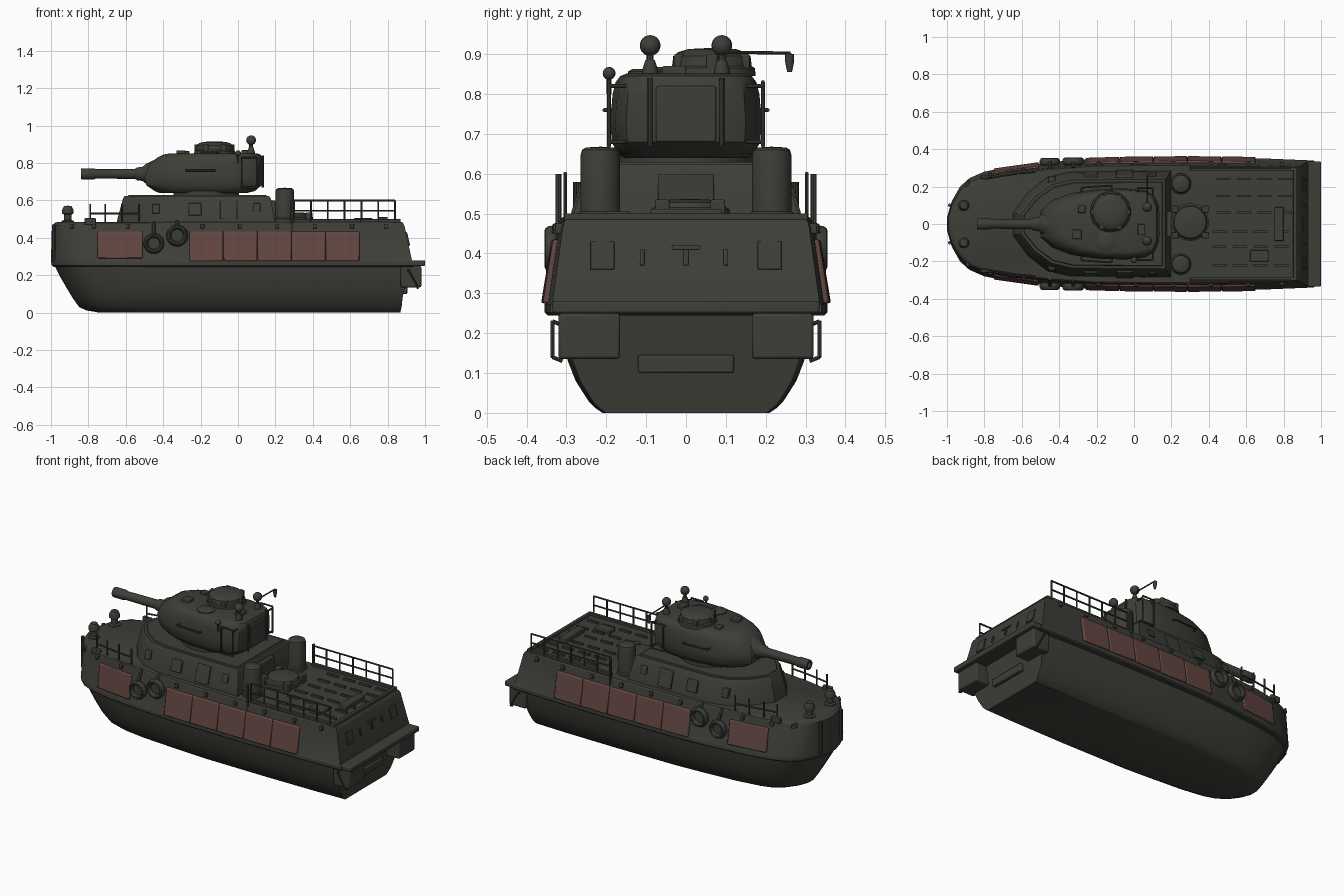
import bpy, bmesh, math
from mathutils import Vector

if "Cube" in bpy.data.objects:
    bpy.data.objects.remove(bpy.data.objects["Cube"])


def material(name, rgb):
    m = bpy.data.materials.new(name)
    m.diffuse_color = (*rgb, 1)
    m.use_nodes = True
    m.node_tree.nodes["Principled BSDF"].inputs["Base Color"].default_value = m.diffuse_color
    return m


GREEN = material("dark olive", (0.047, 0.049, 0.039))
RED = material("faded red", (0.125, 0.062, 0.054))


def build(name, groups, mat=GREEN, bevel=0.0):
    """Each group is a list of rings, skinned in order and capped."""
    bm = bmesh.new()
    for rings in groups:
        vs = [[bm.verts.new(p) for p in r] for r in rings]
        n = len(vs[0])
        for a, b in zip(vs, vs[1:]):
            for i in range(n):
                j = (i + 1) % n
                bm.faces.new((a[i], a[j], b[j], b[i]))
        bm.faces.new(vs[0][::-1])
        bm.faces.new(vs[-1])
    bmesh.ops.recalc_face_normals(bm, faces=bm.faces)
    me = bpy.data.meshes.new(name)
    bm.to_mesh(me)
    bm.free()
    me.materials.append(mat)
    me.polygons.foreach_set("use_smooth", [True] * len(me.polygons))
    me.set_sharp_from_angle(angle=math.radians(32))
    ob = bpy.data.objects.new(name, me)
    bpy.context.collection.objects.link(ob)
    if bevel:
        b = ob.modifiers.new("soft edges", "BEVEL")
        b.width, b.segments = bevel, 2
    return ob


def lathe(c, axis, prof, n=24):
    """Rings of (radius, distance) about an axis from point c."""
    q = Vector(axis).to_track_quat("Z", "Y")
    return [[Vector(c) + q @ Vector((r * math.cos(t), r * math.sin(t), h))
             for t in [2 * math.pi * i / n for i in range(n)]] for r, h in prof]


def rod(a, b, r=0.005, n=8):
    d = Vector(b) - Vector(a)
    return lathe(a, d, [(r, 0), (r, d.length)], n)


def ball(c, r, n=20):
    return lathe(c, (0, 0, 1), [(max(r * math.sin(math.pi * i / 12), 1e-4),
                                 -r * math.cos(math.pi * i / 12)) for i in range(13)], n)


def box(x0, x1, y0, y1, z0, z1):
    return [[(x0, y0, z), (x1, y0, z), (x1, y1, z), (x0, y1, z)] for z in (z0, z1)]


def stack(plan, levels):
    """Rings from a half plan; each level is (z, bow x, stern x, y scale)."""
    a, b = plan[0][0], plan[-1][0]
    rings = []
    for z, x0, x1, s in levels:
        half = [(x0 + (x - a) / (b - a) * (x1 - x0), y * s) for x, y in plan]
        rings.append([(x, -y, z) for x, y in half] + [(x, y, z) for x, y in half[::-1]])
    return rings


# hull
PLAN = [(-1, .035), (-.975, .12), (-.93, .2), (-.88, .245), (-.8, .28), (-.65, .31),
        (-.4, .335), (-.2, .35), (.3, .355), (.7, .35), (.94, .34)]


def hull_y(x, z):
    for (xa, ya), (xb, yb) in zip(PLAN, PLAN[1:]):
        if x <= xb:
            w = ya + (yb - ya) * (x - xa) / (xb - xa)
            break
    return w * (1 - .09 * min(max((z - .28) / .19, 0), 1))


build("lower_hull", [stack(PLAN, [
    (0, -.74, .87, .59), (.012, -.81, .87, .64), (.03, -.85, .875, .69), (.08, -.885, .88, .78),
    (.13, -.915, .89, .835), (.19, -.95, .9, .88), (.25, -.98, .91, .905)])])
build("upper_hull", [stack(PLAN, [
    (.245, -.985, .935, .98), (.252, -.995, .945, 1), (.272, -1, .94, 1), (.28, -1, .93, .985),
    (.465, -.995, .89, .91), (.48, -.98, .882, .9), (.485, -.965, .875, .885)])])
build("stern_ledge", [box(.88, 1, -.335, .335, .25, .28)], bevel=.006)
build("stern_boxes", [box(.87, .98, s * .165, s * .32, .135, .25) for s in (-1, 1)], bevel=.008)
build("stern_step", [box(.87, .905, -.12, .12, .1, .145)], bevel=.005)


# side plates following the hull
def plate(x0, x1, z0, z1, s, off):
    def ring(d):
        return [(x, s * (hull_y(x, z) + d), z) for x, z in ((x0, z0), (x1, z0), (x1, z1), (x0, z1))]
    return [ring(-.015), ring(off)]


panels = []
for s in (-1, 1):
    panels.append(plate(-.75, -.51, .29, .435, s, .009))
    for i in range(5):
        x = -.26 + i * .182
        panels.append(plate(x + .001, x + .181, .275, .435, s, .009))
build("red_side_panels", panels, RED, bevel=.006)

# fender tyres with their hanging straps
for s in (-1, 1):
    for x, z, r in ((-.45, .37, .055), (-.325, .412, .058)):
        y = s * (hull_y(x, z) + .016)
        prof = [(r * .55 + r * .45 * (1 + math.cos(t)) / 2, .02 * math.sin(t))
                for t in [2 * math.pi * i / 12 for i in range(12)]]
        rings = lathe((x, y, z), (0, s, 0), prof + prof[:1], 28)
        build("fender_tyre", [rings])
        build("tyre_strap", [rod((x, y, z + r * .8), (x, s * hull_y(x, .48) * .97, .485), .01)])

# cabin with raked sides
CABIN = [(-.65, .06), (-.57, .17), (-.47, .25), (-.35, .28), (.19, .285)]
build("cabin", [stack(CABIN, [(.47, -.65, .2, 1), (.5, -.645, .195, .99),
                              (.61, -.615, .175, .87), (.625, -.605, .165, .84)])])
build("cabin_roof_lip", [stack(CABIN, [(.622, -.59, .155, .8), (.63, -.585, .15, .78)])])
windows = []
for s in (-1, 1):
    for x, w, z0, z1 in ((-.23, .035, .52, .585), (-.44, .02, .53, .58), (-.05, .045, .5, .6), (.1, .02, .54, .585)):
        def edge(d):
            return [(px, s * ((.283 - (z - .5) * .31) * (1 if px > -.36 else .915) + d), z)
                    for px, z in ((x - w, z0), (x + w, z0), (x + w, z1), (x - w, z1))]
        windows.append([edge(-.02), edge(.006)])
build("cabin_shutters", windows, bevel=.003)
build("cabin_rear_door", [box(.17, .2, -.07, .07, .485, .6)], bevel=.004)

# turret
TUR = [(-.49, .07), (-.43, .125), (-.33, .165), (-.2, .185), (-.05, .19), (.06, .178), (.11, .15), (.13, .1)]
build("turret_ring", [lathe((-.17, 0, .62), (0, 0, 1), [(.175, 0), (.175, .03)], 40)])
build("turret", [stack(TUR, [(.64, -.42, .05, .82), (.65, -.445, .09, .9), (.68, -.49, .125, .98),
                             (.73, -.5, .13, 1), (.8, -.47, .13, .97), (.83, -.43, .128, .93),
                             (.845, -.4, .12, .87), (.852, -.36, .1, .78)])])
build("gun", [lathe((-.84, 0, .742), (1, 0, 0), [
    (.018, .03), (.018, 0), (.028, 0), (.03, .01), (.03, .07), (.025, .08), (.027, .29), (.034, .3),
    (.038, .33), (.055, .35), (.068, .38), (.085, .41), (.09, .46)], 28)])
build("cupola", [lathe((-.125, .065, .845), (0, 0, 1), [
    (.11, 0), (.108, .02), (.1, .025), (.097, .05), (.085, .06), (.06, .068), (.001, .071)], 32)])
build("cupola_periscopes", [box(x - .014, x + .014, y - .014, y + .014, .86, .9)
      for x, y in [(-.125 + .093 * math.cos(k * 1.047), .065 + .093 * math.sin(k * 1.047))
                   for k in range(6)]], bevel=.004)
build("loader_hatch", [lathe((-.15, -.095, .845), (0, 0, 1), [(.05, 0), (.05, .012), (.04, .018)])])
build("roof_fittings", [box(-.33, -.28, -.08, -.03, .84, .868), box(-.3, -.26, .06, .1, .84, .865),
                        box(.02, .06, -.06, 0, .84, .87)], bevel=.004)

# stowage frames and grab rails around the turret
frame = []
for s in (-1, 1):
    for x in (.02, .1):
        frame.append(rod((x, s * .193, .67), (x, s * .193, .83)))
        frame.append(rod((x, s * .193, .82), (x, s * .15, .82)))
        frame.append(rod((x, s * .193, .68), (x, s * .15, .68)))
    for z in (.67, .83):
        frame.append(rod((.02, s * .193, z), (.1, s * .193, z)))
    frame += [rod((-.28, s * .195, .76), (-.12, s * .205, .76)),
              rod((-.28, s * .195, .76), (-.28, s * .16, .76)),
              rod((-.12, s * .205, .76), (-.12, s * .17, .76))]
    frame.append(rod((.132, s * .09, .67), (.132, s * .09, .84), .006))
build("turret_frames", frame)
build("turret_rear_plate", [box(.11, .136, -.075, .075, .68, .82)], bevel=.004)

# ball masts, lamp arm and horn
build("ball_masts", [g for s in (-1, 1) for g in (
    rod((.07, s * .09, .84), (.07, s * .09, .92), .009),
    lathe((.07, s * .09, .845), (0, 0, 1), [(.02, 0), (.02, .015), (.012, .04)], 16),
    ball((.07, s * .09, .922), .026))])
build("lamp_arm", [rod((.07, .09, .905), (.07, .262, .903), .004), rod((.07, .26, .903), (.07, .26, .885), .005),
                   lathe((.07, .26, .9), (0, 0, -1), [(.011, 0), (.011, .02), (.006, .045)], 12)])
build("signal_horn", [rod((.0, -.193, .8), (.0, -.193, .85), .006), ball((.0, -.193, .852), .016)])

# exhaust stacks
for s in (-1, 1):
    build("exhaust_stack", [lathe((.25, s * .215, .48), (0, 0, 1), [
        (.056, 0), (.056, .02), (.05, .025), (.05, .165), (.046, .18), (.036, .186), (.001, .188)], 32)])

# aft deck
build("deck_hatch", [lathe((.3, .01, .48), (0, 0, 1), [
    (.1, 0), (.1, .03), (.09, .036), (.085, .048), (.05, .055), (.001, .057)], 32)])
build("hatch_clamps", [box(x - .018, x + .018, y - .018, y + .018, .48, .535)
      for x, y in ((.38, .08), (.38, -.06), (.22, .08), (.22, -.06))], bevel=.004)
strips = []
for y in (-.22, -.12, -.04, .06, .15, .24):
    for i in range(4):
        x = .42 + i * .11 + (.02 if y > 0 else 0)
        strips.append(box(x, x + .075, y - .006, y + .006, .48, .496))
build("deck_cleats", strips)
build("deck_border", [box(.3, .87, s * .285, s * .305, .48, .5) for s in (-1, 1)] +
      [box(.85, .87, -.3, .3, .48, .5)], bevel=.003)
build("deck_lockers", [box(.62, .72, -.2, -.14, .48, .505), box(.75, .8, -.09, .09, .48, .512)], bevel=.004)

# railings
rails = []
for s in (-1, 1):
    xs = [.3 + .09 * i for i in range(7)]
    for x in xs:
        rails.append(rod((x, s * .303, .48), (x, s * .303, .6)))
    for z in (.545, .6):
        rails.append(rod((xs[0], s * .303, z), (xs[-1], s * .303, z)))
    pts = [(x, s * (hull_y(x, .48) - .015)) for x in (-.79, -.71, -.62, -.53)]
    for p in pts:
        rails.append(rod((*p, .48), (*p, .58)))
    for p, q in zip(pts, pts[1:]):
        rails.append(rod((*p, .53), (*q, .53)))
    rails.append(rod((.29, s * .32, .42), (.29, s * .32, .6), .008))
build("railings", rails)

# bow bollards, fairleads and stem guards
for s in (-1, 1):
    build("bow_bollard", [lathe((-.91, s * .1, .47), (0, 0, 1), [
        (.034, 0), (.034, .02), (.02, .025), (.02, .055), (.03, .06), (.03, .08), (.02, .1), (.001, .102)], 20)])
build("stem_guards", [rod((-.985, s * .1, .28), (-.985, s * .1, .47), .01) for s in (-1, 1)], bevel=0)
build("bow_bulwark", [box(-.82, -.76, s * .24, s * .26, .47, .505) for s in (-1, 1)], bevel=.004)
build("side_lashings", [plate(x, x + .02, .45, .475, s, .012) for s in (-1, 1)
                        for x in (-.9, -.78, -.6, -.2, .0, .2, .4, .6, .78)], bevel=.003)


# transom details
def transom(y0, y1, z0, z1):
    def ring(d):
        return [(.935 - (z - .272) * .235 + d, y, z) for y, z in ((y0, z0), (y1, z0), (y1, z1), (y0, z1))]
    return [ring(-.02), ring(.006)]


build("transom_plates", [transom(s * .21 - .03, s * .21 + .03, .36, .43) for s in (-1, 1)] +
      [transom(y - .006, y + .006, .37, .41) for y in (-.11, 0, .1)] + [transom(-.035, .035, .41, .42)], bevel=.002)
hooks = []
for s in (-1, 1):
    a, b, c, d = (.91, s * .31, .22), (.91, s * .335, .23), (.96, s * .335, .14), (.96, s * .31, .13)
    hooks += [rod(a, b), rod(b, c), rod(c, d)]
build("stern_steps", hooks)
